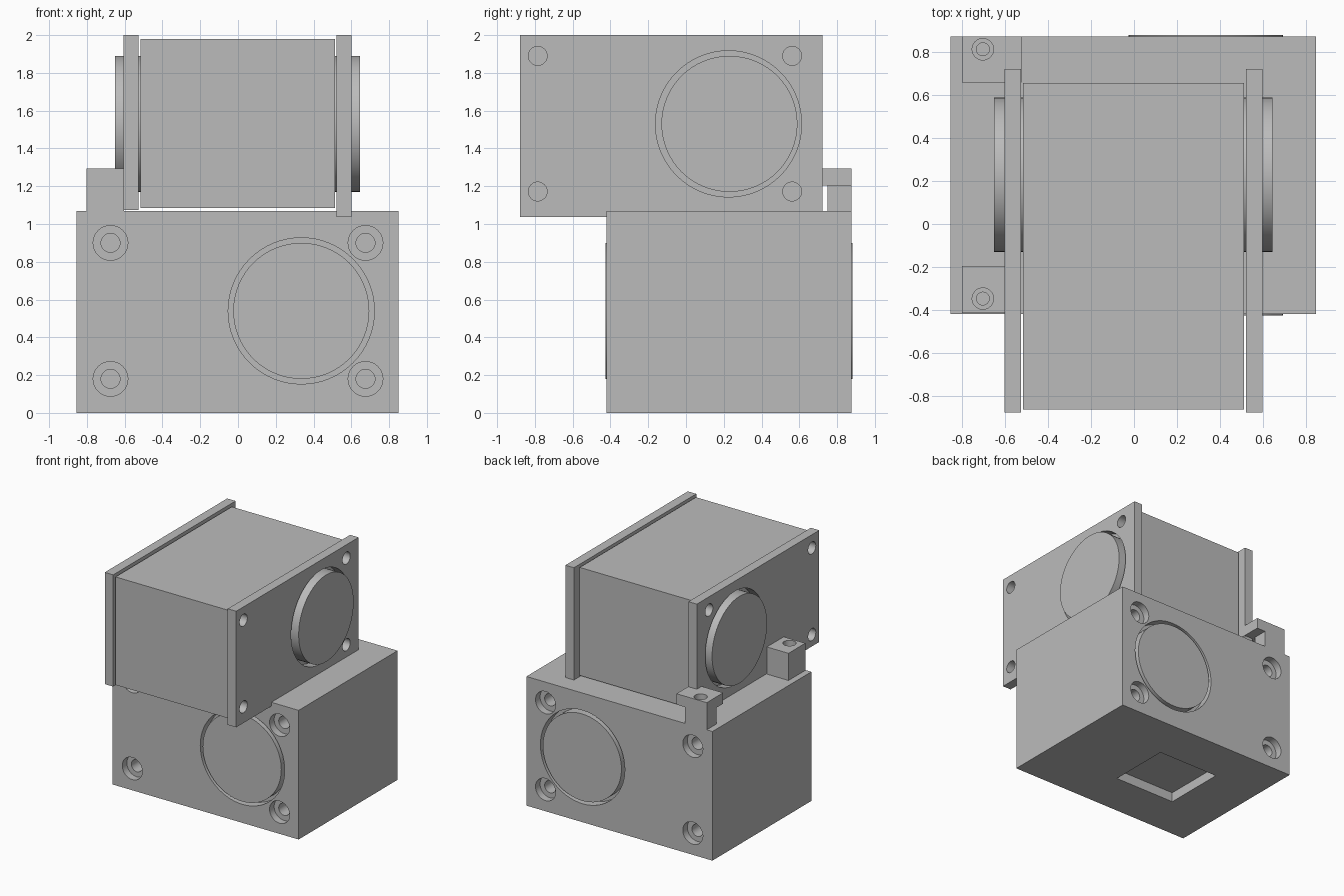
import bpy
from mathutils import Vector, Matrix

if "Cube" in bpy.data.objects:
    bpy.data.objects.remove(bpy.data.objects["Cube"])

grey = bpy.data.materials.new("plain_grey")
grey.diffuse_color = (0.5, 0.5, 0.5, 1)
grey.use_nodes = True
grey.node_tree.nodes["Principled BSDF"].inputs["Base Color"].default_value = grey.diffuse_color

AXIS = {"x": Vector((1, 0, 0)), "y": Vector((0, 1, 0)), "z": Vector((0, 0, 1))}


def box(name, lo, hi):
    lo, hi = Vector(lo), Vector(hi)
    bpy.ops.mesh.primitive_cube_add(size=1)
    o = bpy.context.object
    o.name = name
    o.data.transform(Matrix.Translation((lo + hi) / 2) @ Matrix.Diagonal((*(hi - lo), 1)))
    o.data.materials.append(grey)
    return o


def cyl(name, axis, start, length, r, sides=64):
    """Cylinder from start, running a signed length along an axis."""
    d = AXIS[axis]
    bpy.ops.mesh.primitive_cylinder_add(vertices=sides, radius=r, depth=abs(length))
    o = bpy.context.object
    o.name = name
    rot = d.to_track_quat("Z", "Y").to_matrix().to_4x4()
    o.data.transform(Matrix.Translation(Vector(start) + d * length / 2) @ rot)
    o.data.materials.append(grey)
    return o


def cut(target, cutter):
    m = target.modifiers.new("cut", "BOOLEAN")
    m.operation, m.solver, m.object = "DIFFERENCE", "EXACT", cutter
    bpy.context.view_layer.objects.active = target
    bpy.ops.object.modifier_apply(modifier=m.name)
    bpy.data.objects.remove(cutter, do_unlink=True)


def drill(target, axis, point, depth, r, sides=32):
    """Blind hole from a surface point; the cutter sticks out a little."""
    s = 1 if depth > 0 else -1
    start = Vector(point) - AXIS[axis] * 0.02 * s
    cut(target, cyl("cutter", axis, start, depth + 0.02 * s, r, sides))


# Lower housing with bores, counterbored bolt holes and a square base recess
Y0, Y1 = -0.42, 0.875
lower = box("lower_housing", (-0.855, Y0, 0), (0.85, Y1, 1.07))
for y, s in ((Y0, 1), (Y1, -1)):
    drill(lower, "y", (0.335, y, 0.54), 0.08 * s, 0.387, 64)
    for x in (-0.675, 0.675):
        for z in (0.18, 0.9):
            drill(lower, "y", (x, y, z), 0.06 * s, 0.092)
            drill(lower, "y", (x, y, z), 0.16 * s, 0.05)
cut(lower, box("cutter", (-0.42, -0.035, -0.05), (0.145, 0.495, 0.08)))

# Lower shaft, just proud of both faces
lower_shaft = cyl("lower_shaft", "y", (0.335, -0.426, 0.54), 1.307, 0.36)

# Upper body between two side plates
box("upper_body", (-0.517, -0.865, 1.085), (0.514, 0.657, 1.98))
plates = []
for name, x0, x1, z0 in (("left_plate", -0.605, -0.528, 1.074),
                         ("right_plate", 0.522, 0.6, 1.038)):
    p = box(name, (x0, -0.88, z0), (x1, 0.722, 2.0))
    drill(p, "x", (x0, 0.225, 1.53), 0.12, 0.387, 64)
    for y in (-0.785, 0.562):
        for z in (1.172, 1.89):
            drill(p, "x", (x0, y, z), 0.12, 0.05)
    plates.append(p)

# Upper shaft, showing through both plates
upper_shaft = cyl("upper_shaft", "x", (-0.652, 0.23, 1.53), 1.299, 0.36)

# Mounting blocks on the left: a solid front one and an undercut rear one
front_mount = box("front_mount", (-0.803, -0.415, 1.05), (-0.604, -0.195, 1.295))
rear_mount = box("rear_mount", (-0.803, 0.66, 1.05), (-0.525, 0.875, 1.295))
cut(rear_mount, box("cutter", (-0.605, 0.5, 1.0), (-0.4, 1.0, 1.205)))
cut(rear_mount, box("cutter", (-0.9, 0.5, 1.0), (-0.4, 0.75, 1.205)))
for m, y in ((front_mount, -0.348), (rear_mount, 0.815)):
    drill(m, "z", (-0.705, y, 1.295), -0.06, 0.05)
    drill(m, "z", (-0.705, y, 1.295), -0.16, 0.03)

# Smooth the round walls, keep the edges sharp
bpy.ops.object.select_all(action="DESELECT")
for o in [lower, lower_shaft, upper_shaft, front_mount, rear_mount] + plates:
    o.select_set(True)
bpy.context.view_layer.objects.active = lower
bpy.ops.object.shade_smooth_by_angle(angle=0.52)
